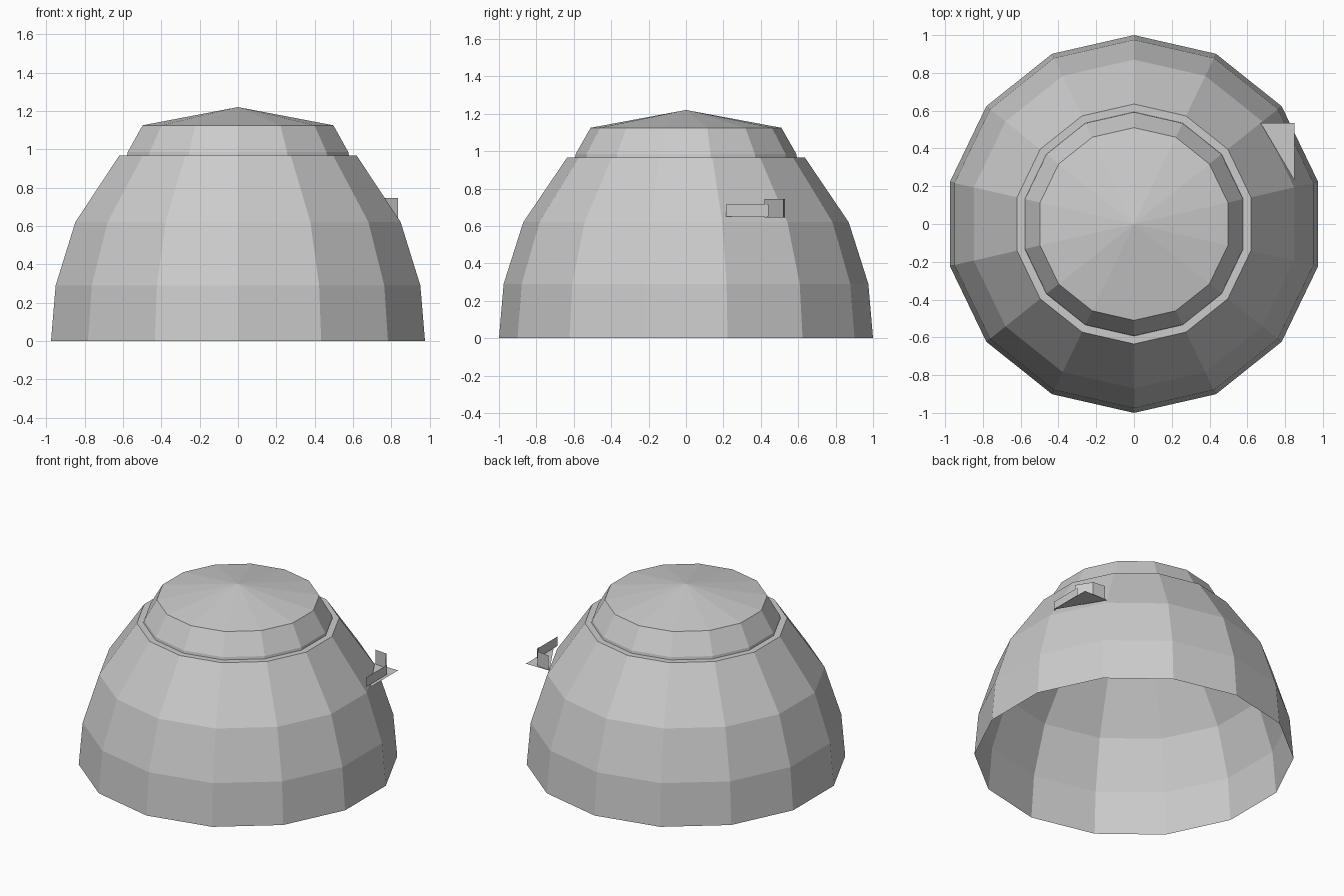
import bpy, bmesh
from math import pi, sin, cos

if "Cube" in bpy.data.objects:
    bpy.data.objects.remove(bpy.data.objects["Cube"], do_unlink=True)

SIDES = 14
grey = bpy.data.materials.new("light grey")
grey.use_nodes = True
tone = (0.6, 0.6, 0.6, 1)
grey.diffuse_color = tone
grey.node_tree.nodes["Principled BSDF"].inputs["Base Color"].default_value = tone


def finish(name, bm):
    mesh = bpy.data.meshes.new(name)
    bm.to_mesh(mesh)
    bm.free()
    mesh.materials.append(grey)
    obj = bpy.data.objects.new(name, mesh)
    bpy.context.collection.objects.link(obj)
    return obj


def lathe(name, profile, apex=None):
    """Open faceted shell turned from (radius, height) points, bottom to top."""
    bm = bmesh.new()
    rings = []
    for r, z in profile:
        angles = [pi / 2 + 2 * pi * i / SIDES for i in range(SIDES)]
        rings.append([bm.verts.new((r * cos(a), r * sin(a), z)) for a in angles])
    for low, high in zip(rings, rings[1:]):
        for i in range(SIDES):
            j = (i + 1) % SIDES
            bm.faces.new((low[i], low[j], high[j], high[i]))
    if apex:
        tip = bm.verts.new((0, 0, apex))
        for i in range(SIDES):
            bm.faces.new((rings[-1][i], rings[-1][(i + 1) % SIDES], tip))
    return finish(name, bm)


def panel(name, start, end, bottom, top):
    """Upright thin sheet between two plan points."""
    bm = bmesh.new()
    corners = [(*start, bottom), (*end, bottom), (*end, top), (*start, top)]
    bm.faces.new([bm.verts.new(c) for c in corners])
    return finish(name, bm)


# Hollow dome with a flat ledge
lathe("dome_shell", [(1, 0), (0.975, 0.29), (0.87, 0.62), (0.635, 0.967), (0.593, 0.967)])

# Raised cap with a shallow pointed roof
lathe("dome_cap", [(0.593, 0.967), (0.59, 0.985), (0.51, 1.125)], apex=1.22)

# Small triangular balcony floor
bm = bmesh.new()
plan = [(0.85, 0.23), (0.85, 0.535), (0.67, 0.535)]
bm.faces.new([bm.verts.new((x, y, 0.645)) for x, y in plan])
finish("balcony_floor", bm)

# Balcony screens
panel("outer_screen", (0.833, 0.215), (0.833, 0.44), 0.65, 0.715)
panel("corner_screen", (0.833, 0.42), (0.77, 0.52), 0.645, 0.745)
panel("inner_screen", (0.77, 0.52), (0.68, 0.53), 0.645, 0.745)
